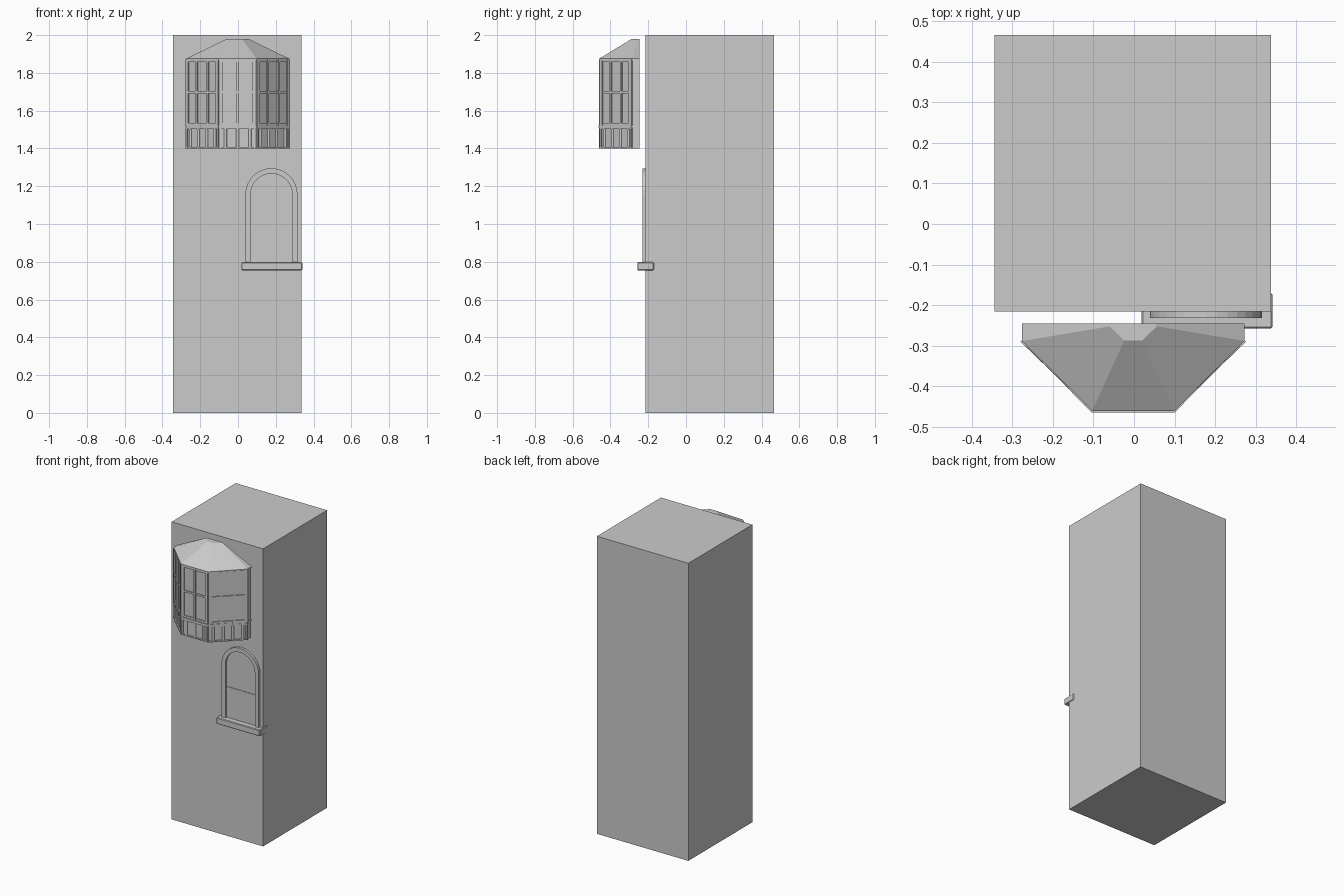
import bpy, bmesh, math
from mathutils import Vector, Matrix

if "Cube" in bpy.data.objects:
    bpy.data.objects.remove(bpy.data.objects["Cube"])

WALL = -0.215


def finish(name, bm):
    bmesh.ops.recalc_face_normals(bm, faces=bm.faces)
    me = bpy.data.meshes.new(name)
    bm.to_mesh(me)
    bm.free()
    ob = bpy.data.objects.new(name, me)
    bpy.context.collection.objects.link(ob)
    return ob


def add_box(bm, lo, hi, frame=Matrix()):
    lo, hi = Vector(lo), Vector(hi)
    m = frame @ Matrix.Translation((lo + hi) / 2) @ Matrix.Diagonal((*(hi - lo), 1))
    bmesh.ops.create_cube(bm, size=1, matrix=m)


def box(name, lo, hi):
    bm = bmesh.new()
    add_box(bm, lo, hi)
    return finish(name, bm)


def loft(name, rings):
    # closed solid through rings of equal point count
    bm = bmesh.new()
    vs = [[bm.verts.new(p) for p in r] for r in rings]
    n = len(vs[0])
    for a, b in zip(vs, vs[1:]):
        for i in range(n):
            j = (i + 1) % n
            bm.faces.new((a[i], a[j], b[j], b[i]))
    bm.faces.new(vs[0])
    bm.faces.new(vs[-1])
    return finish(name, bm)


def plan(half, z):
    # mirrored half outline of the bay at height z
    pts = [(-x, y) for x, y in half] + [(x, y) for x, y in reversed(half)]
    return [(x - 0.002, y, z) for x, y in pts]


# Tower
box("tower", (-0.343, WALL, 0), (0.337, 0.465, 2))

# Bay body and faceted roof
body = [(0.272, -0.245), (0.272, -0.284), (0.098, -0.452)]
eave = [(0.274, -0.245), (0.274, -0.288), (0.101, -0.46)]
crown = [(0.058, -0.245), (0.058, -0.252), (0.022, -0.287)]
loft("bay_body", [plan(body, 1.4), plan(body, 1.87)])
loft("bay_roof", [plan(eave, 1.865), plan(eave, 1.875), plan(crown, 1.98)])
ledge = [(0.274, -0.245), (0.274, -0.29), (0.102, -0.464)]
loft("bay_ledge", [plan(ledge, 1.51), plan(ledge, 1.522)])

# Window frames and fluted skirt on the three bay faces
bars, ribs = bmesh.new(), bmesh.new()
corners = [Vector(p) for p in plan(body, 0)][1:5]
for (a, b), cols, flutes in zip(zip(corners, corners[1:]), (3, 2, 3), (4, 3, 4)):
    L = (b - a).length
    t = (b - a).normalized()
    n = Vector((t.y, -t.x, 0))
    frame = Matrix.Translation(a) @ Matrix((t, n, (0, 0, 1))).transposed().to_4x4()
    for i in range(cols + 1):
        w = 0.01 if i in (0, cols) else 0.006
        x = min(max(L * i / cols, w), L - w)
        add_box(bars, (x - w, -0.004, 1.52), (x + w, 0.008, 1.87), frame)
    for z0, z1 in ((1.52, 1.535), (1.692, 1.704), (1.857, 1.87)):
        add_box(bars, (0, -0.004, z0), (L, 0.007, z1), frame)
    for z0, z1 in ((1.4, 1.408), (1.502, 1.512)):
        add_box(ribs, (0, -0.004, z0), (L, 0.008, z1), frame)
    for i in range(flutes):
        x = L * (i + 0.5) / flutes
        m = frame @ Matrix.Translation((x, 0, 1.455))
        bmesh.ops.create_cone(ribs, cap_ends=True, segments=12, radius1=0.008,
                              radius2=0.008, depth=0.1, matrix=m)
    for x in (0, L - 0.012):
        add_box(ribs, (x, -0.004, 1.4), (x + 0.012, 0.007, 1.51), frame)
finish("bay_window_bars", bars)
finish("bay_skirt_ribs", ribs)

# Arched window frame
CX, SPRING, BASE = 0.177, 1.157, 0.795


def arch(r, y):
    pts = [(CX - r, y, BASE)]
    for i in range(17):
        a = math.pi * (1 - i / 16)
        pts.append((CX + r * math.cos(a), y, SPRING + r * math.sin(a)))
    return pts + [(CX + r, y, BASE)]


bm = bmesh.new()
rings = [[bm.verts.new(p) for p in arch(r, y)]
         for r, y in ((0.138, -0.21), (0.138, -0.231), (0.11, -0.231), (0.11, -0.21))]
for k in range(4):
    a, b = rings[k], rings[(k + 1) % 4]
    for i in range(len(a) - 1):
        bm.faces.new((a[i], a[i + 1], b[i + 1], b[i]))
bm.faces.new([r[0] for r in rings])
bm.faces.new([r[-1] for r in rings])
finish("arch_frame", bm)

# Arched pane with glazing bars
loft("arch_pane", [arch(0.111, -0.21), arch(0.111, -0.2175)])
bm = bmesh.new()
add_box(bm, (CX - 0.003, -0.221, BASE), (CX + 0.003, -0.213, SPRING + 0.11))
add_box(bm, (CX - 0.111, -0.221, 1.0), (CX + 0.111, -0.213, 1.006))
finish("arch_bars", bm)

# Sill
sill = box("sill", (0.018, -0.257, 0.755), (0.341, -0.17, 0.798))
bev = sill.modifiers.new("edge", 'BEVEL')
bev.width, bev.segments = 0.004, 1
